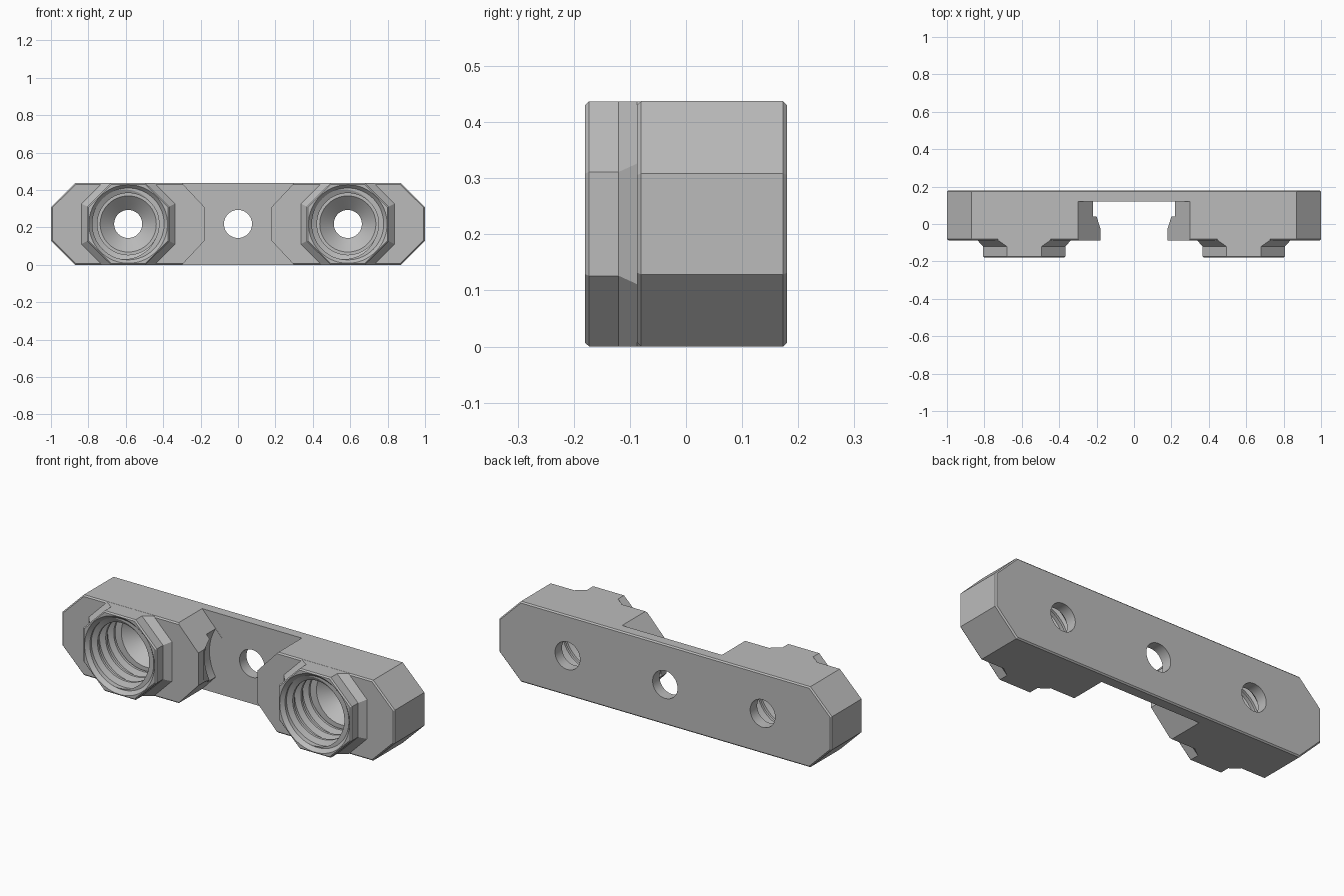
import bpy, bmesh, math

if "Cube" in bpy.data.objects:
    bpy.data.objects.remove(bpy.data.objects["Cube"])

H = 0.4375            # overall height
ZC = H / 2            # height of every hole axis
SX = 0.587            # sideways position of the threaded sockets

grey = bpy.data.materials.new("plain grey")
grey.diffuse_color = (0.5, 0.5, 0.5, 1)
grey.use_nodes = True
grey.node_tree.nodes["Principled BSDF"].inputs["Base Color"].default_value = grey.diffuse_color


def finish(bm, name):
    bmesh.ops.recalc_face_normals(bm, faces=bm.faces)
    me = bpy.data.meshes.new(name)
    bm.to_mesh(me)
    bm.free()
    ob = bpy.data.objects.new(name, me)
    bpy.context.collection.objects.link(ob)
    me.materials.append(grey)
    return ob


def loft(name, sections):
    """Solid through outlines [(y, [(x, z), ...]), ...]."""
    bm = bmesh.new()
    rings = [[bm.verts.new((x, y, z)) for x, z in pts] for y, pts in sections]
    n = len(rings[0])
    bm.faces.new(rings[0])
    bm.faces.new(rings[-1])
    for a, b in zip(rings, rings[1:]):
        for i in range(n):
            j = (i + 1) % n
            bm.faces.new((a[i], a[j], b[j], b[i]))
    return finish(bm, name)


def octagon(hw, hh, flat_x, flat_z, cx=0.0):
    """Chamfered rectangle around (cx, ZC)."""
    q = [(hw, flat_z), (flat_x, hh), (-flat_x, hh), (-hw, flat_z),
         (-hw, -flat_z), (-flat_x, -hh), (flat_x, -hh), (hw, -flat_z)]
    return [(cx + x, ZC + z) for x, z in q]


def turned(name, column, cx=0.0, steps=64):
    """Solid turned about a y-axis; column(turn) gives [(r, y), ...]."""
    bm = bmesh.new()
    cols = []
    for s in range(steps + 1):
        a = 2 * math.pi * s / steps
        cols.append([bm.verts.new((cx + r * math.cos(a), y, ZC + r * math.sin(a)))
                     for r, y in column(s / steps)])
    for a, b in zip(cols, cols[1:]):
        for i in range(len(a) - 1):
            bm.faces.new((a[i], a[i + 1], b[i + 1], b[i]))
    bmesh.ops.remove_doubles(bm, verts=bm.verts, dist=1e-5)
    bmesh.ops.dissolve_degenerate(bm, dist=1e-5, edges=bm.edges)
    return finish(bm, name)


def combine(target, other, op):
    m = target.modifiers.new(op, 'BOOLEAN')
    m.operation, m.solver, m.object = op, 'EXACT', other
    bpy.context.view_layer.objects.active = target
    bpy.ops.object.modifier_apply(modifier=m.name)
    bpy.data.objects.remove(other)


# Long bar with chamfered corners and thin edge bevels
c = 0.007
full = octagon(1, ZC, 0.87, 0.09)
inset = octagon(1 - c, ZC - c, 0.87 - c * 0.4, 0.09 - c * 0.4)
body = loft("mounting_bar", [(-0.087, inset), (-0.08, full), (0.173, full), (0.18, inset)])

# Central notch, leaving chamfered block ends either side
right = [(0.3, -0.1), (0.3, 0), (0.178, 0.13), (0.178, H - 0.13), (0.3, H), (0.3, H + 0.1)]
notch = right + [(-x, z) for x, z in reversed(right)]
combine(body, loft("notch_cutter", [(-0.3, notch), (0.12, notch)]), 'DIFFERENCE')

# Round undercut in the block ends
undercut = [(0, -0.04), (0.195, -0.04), (0.229, 0.04), (0.255, 0.04), (0.255, 0.119), (0, 0.119)]
combine(body, turned("undercut_cutter", lambda t: undercut), 'DIFFERENCE')

# Centre bolt hole
hole = [(0, 0.0), (0.075, 0.0), (0.075, 0.3), (0, 0.3)]
combine(body, turned("hole_cutter", lambda t: hole), 'DIFFERENCE')

# Socket thread: flat root and crest joined by slopes
PITCH, Y0, Y1 = 0.07, -0.16, 0.05
THREAD = [(0.0, 0.192), (0.028, 0.192), (0.042, 0.165), (0.056, 0.165), (0.07, 0.192)]


def thread_radius(y):
    p = y % PITCH
    for (a, ra), (b, rb) in zip(THREAD, THREAD[1:]):
        if p <= b:
            return ra + (rb - ra) * (p - a) / (b - a)
    return THREAD[-1][1]


def socket_column(turn):
    col = [(0, -0.25), (0.21, -0.25), (0.21, -0.18), (0.192, Y0)]
    for k in range(-5, 4):
        for off, _ in THREAD[:-1]:
            y = min(max((k + turn) * PITCH + off, Y0), Y1)
            col.append((thread_radius(y - turn * PITCH), y))
    return col + [(0.15, Y1), (0.075, 0.12), (0.075, 0.25), (0, 0.25)]


# Octagonal bosses with flared feet, then threaded sockets through them
e = 0.0005
for x in (-SX, SX):
    foot = octagon(0.25, ZC - e, 0.14, 0.1075, x)
    collar = octagon(0.22, ZC - e, 0.093, 0.0925, x)
    rim = octagon(0.213, ZC - 0.007, 0.09, 0.0895, x)
    boss = loft("boss", [(-0.05, foot), (-0.087, foot), (-0.12, collar),
                         (-0.173, collar), (-0.18, rim)])
    combine(body, boss, 'UNION')
    combine(body, turned("socket_cutter", socket_column, x), 'DIFFERENCE')

# Smooth the round walls, keep machined edges crisp
bpy.ops.object.select_all(action='DESELECT')
body.select_set(True)
bpy.context.view_layer.objects.active = body
bpy.ops.object.shade_smooth_by_angle(angle=math.radians(25))
